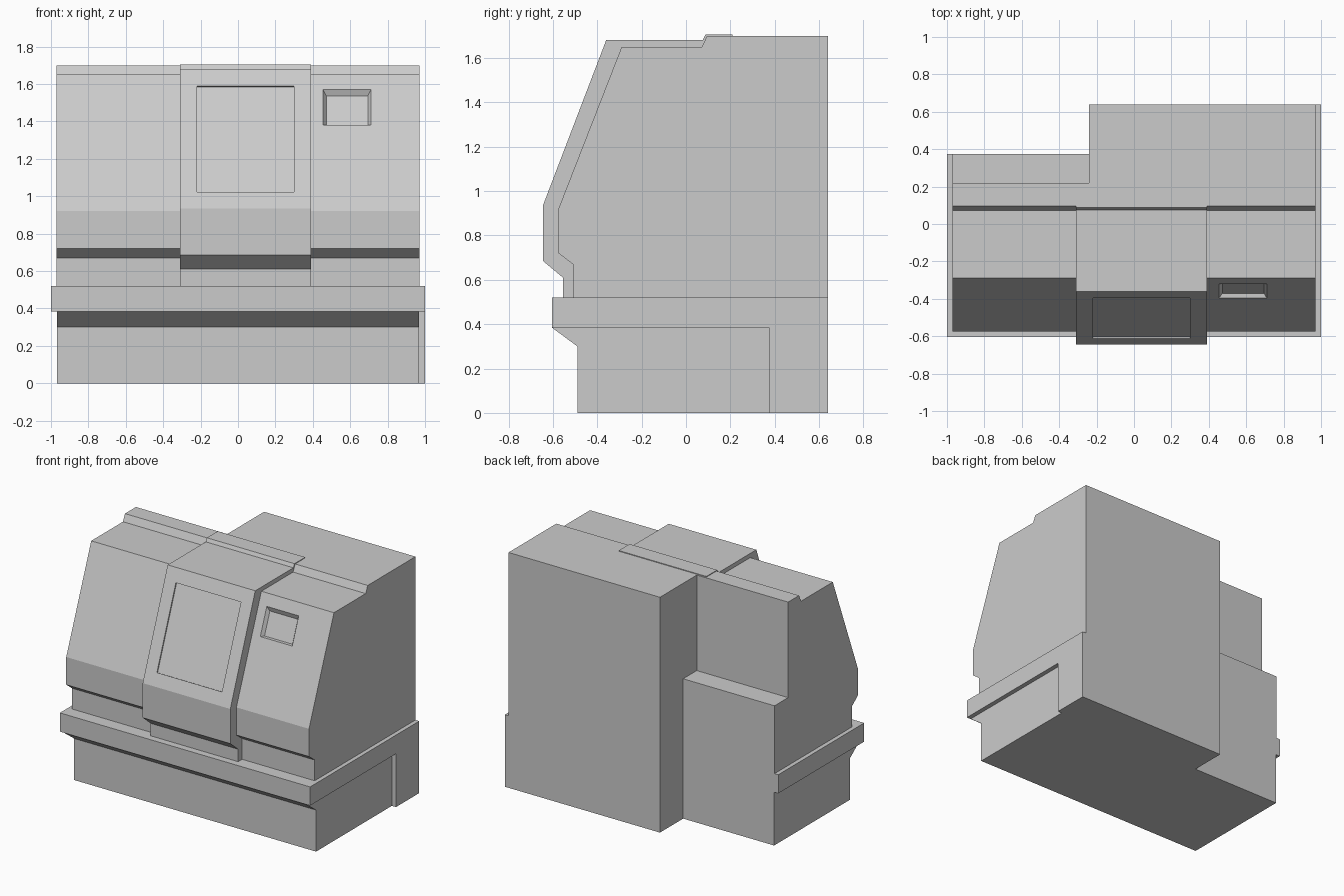
import bpy, bmesh

if "Cube" in bpy.data.objects:
    bpy.data.objects.remove(bpy.data.objects["Cube"])


def loft(name, ring_a, ring_b):
    """Closed solid between two rings with equal point counts."""
    bm = bmesh.new()
    a = [bm.verts.new(p) for p in ring_a]
    b = [bm.verts.new(p) for p in ring_b]
    bm.faces.new(a)
    bm.faces.new(b)
    n = len(a)
    for i in range(n):
        j = (i + 1) % n
        bm.faces.new((a[i], a[j], b[j], b[i]))
    bmesh.ops.recalc_face_normals(bm, faces=bm.faces)
    mesh = bpy.data.meshes.new(name)
    bm.to_mesh(mesh)
    bm.free()
    obj = bpy.data.objects.new(name, mesh)
    bpy.context.collection.objects.link(obj)
    return obj


def side_prism(name, profile, x0, x1):
    """Extrude a (y, z) profile along x."""
    return loft(name, [(x0, y, z) for y, z in profile],
                [(x1, y, z) for y, z in profile])


def plan_prism(name, outline, z0, z1):
    """Extrude an (x, y) outline along z."""
    return loft(name, [(x, y, z0) for x, y in outline],
                [(x, y, z1) for x, y in outline])


def box(name, x0, x1, y0, y1, z0, z1):
    return plan_prism(name, [(x0, y0), (x1, y0), (x1, y1), (x0, y1)], z0, z1)


def cut(target, cutter):
    cutter.hide_render = True
    mod = target.modifiers.new("cut", 'BOOLEAN')
    mod.operation = 'DIFFERENCE'
    mod.solver = 'EXACT'
    mod.object = cutter
    bpy.context.view_layer.objects.active = target
    bpy.ops.object.modifier_apply(modifier=mod.name)
    bpy.data.objects.remove(cutter)


def pocket(target, slope, mouth, floor, depth):
    """Recess a sloped face; mouth and floor are (x0, x1, z0, z1)."""
    (ya, za), (yb, zb) = slope

    def ring(rect, dy):
        x0, x1, z0, z1 = rect
        y = lambda z: ya + (z - za) * (yb - ya) / (zb - za) + dy
        return [(x0, y(z0), z0), (x1, y(z0), z0), (x1, y(z1), z1), (x0, y(z1), z1)]

    # extend the mouth outwards so the cut passes cleanly through the face
    outer = [m - (f - m) for m, f in zip(mouth, floor)]
    cut(target, loft("pocket_cutter", ring(outer, -depth), ring(floor, depth)))


BACK, STEP, NOTCH_X = 0.64, 0.375, -0.24

# Base plinth with chamfered front, and wider rear block
side_prism("base_plinth", [(-0.49, 0), (-0.49, 0.30), (-0.605, 0.385),
                           (STEP, 0.385), (STEP, 0)], -0.967, 0.967)
box("base_rear_block", NOTCH_X, 1.0, STEP, BACK, 0, 0.385)

# Overhanging tray around the middle
plan_prism("tray_band", [(-1, -0.605), (1, -0.605), (1, BACK), (NOTCH_X, BACK),
                         (NOTCH_X, STEP), (-1, STEP)], 0.385, 0.52)

# Main enclosure
slope = [(-0.575, 0.92), (-0.29, 1.65)]
body = side_prism("enclosure", [(-0.51, 0.52), (-0.51, 0.67), (-0.575, 0.72), *slope,
                                (0.072, 1.65), (0.095, 1.70), (BACK, 1.70),
                                (BACK, 0.52)], -0.97, 0.97)

# Stepped notch at the back left
cut(body, side_prism("notch_cutter", [(STEP, 0.4), (STEP, 1.01), (0.22, 1.01),
                                      (0.22, 1.9), (0.8, 1.9), (0.8, 0.4)],
                     -1.2, NOTCH_X))

# Control screen recess
pocket(body, slope, (0.455, 0.71, 1.38, 1.57), (0.472, 0.695, 1.38, 1.537), 0.024)

# Raised centre door
door_slope = [(-0.645, 0.935), (-0.36, 1.68)]
door = side_prism("centre_door", [(-0.555, 0.52), (-0.555, 0.61), (-0.645, 0.685),
                                  *door_slope, (0.075, 1.68), (0.087, 1.705),
                                  (0.21, 1.705), (0.21, 0.52)], -0.31, 0.39)

# Door window recess
pocket(door, door_slope, (-0.22, 0.30, 1.022, 1.588),
       (-0.22, 0.30, 1.018, 1.584), 0.010)
